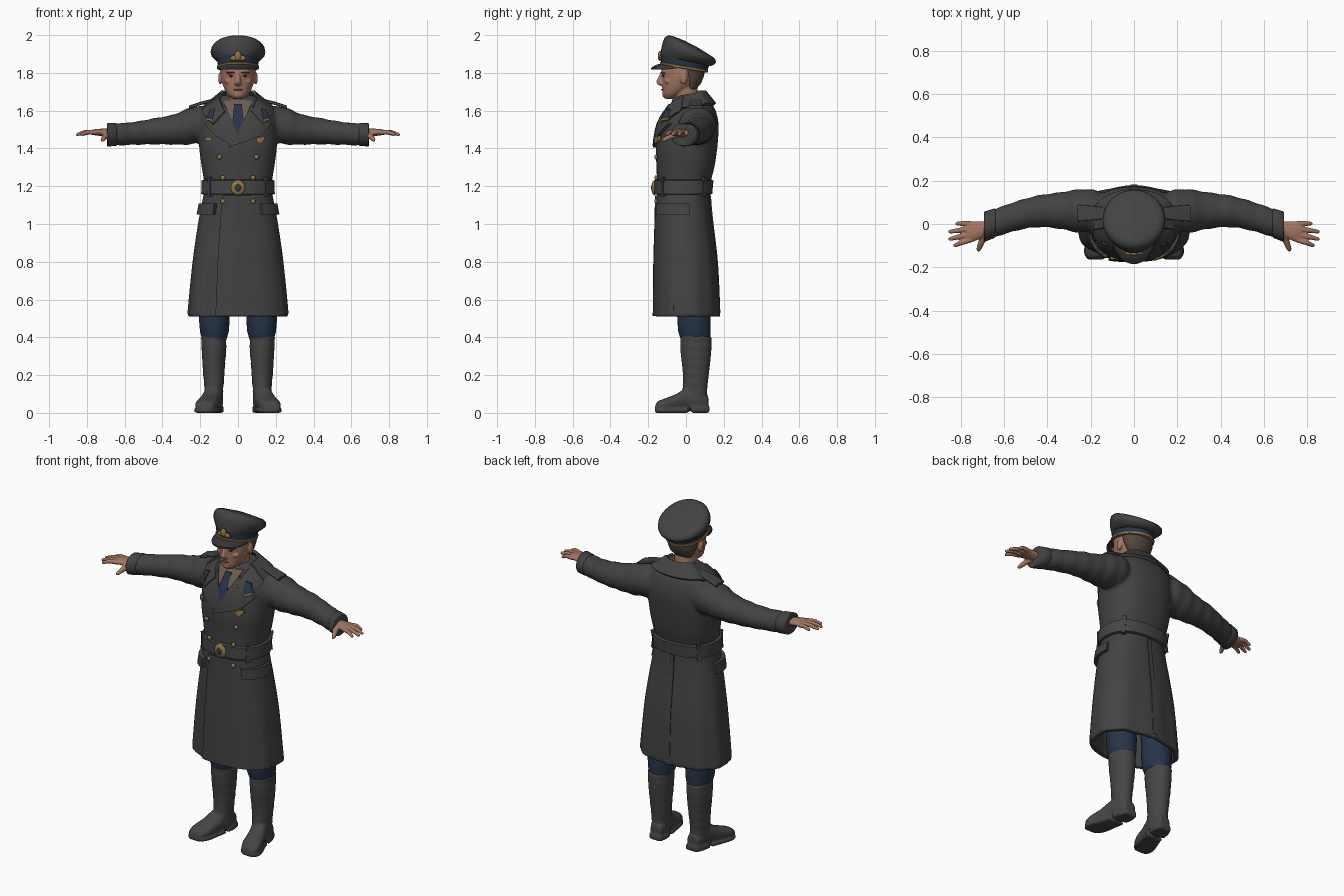
import bpy, bmesh
from math import sin, cos, pi, radians, copysign
from mathutils import Vector, Matrix

if "Cube" in bpy.data.objects:
    bpy.data.objects.remove(bpy.data.objects["Cube"])


def material(name, *rgb):
    m = bpy.data.materials.new(name)
    m.use_nodes = True
    m.diffuse_color = (*rgb, 1)
    m.node_tree.nodes["Principled BSDF"].inputs["Base Color"].default_value = (*rgb, 1)
    return m


WOOL = material("grey wool", .055, .055, .055)
LEATHER = material("grey leather", .06, .06, .06)
DARK = material("dark grey", .035, .035, .037)
BLUE = material("navy blue", .02, .034, .065)
GOLD = material("dull gold", .29, .18, .06)
SKIN = material("skin", .36, .18, .12)
LIP = material("lips", .24, .1, .075)
SHIRT = material("tan shirt", .15, .11, .075)
HAIR = material("brown hair", .085, .068, .05)


# ---- helpers ----
def sample(rows, t):
    """Smoothly interpolate a table keyed by its first column."""
    last = len(rows) - 1
    t = min(max(t, rows[0][0]), rows[last][0])
    i = next(k for k in range(last) if t <= rows[k + 1][0])
    h = rows[i + 1][0] - rows[i][0]
    s = (t - rows[i][0]) / h

    def slope(k, c):
        lo, hi = rows[max(k - 1, 0)], rows[min(k + 1, last)]
        return (hi[c] - lo[c]) / (hi[0] - lo[0])
    return [(1 + 2 * s) * (1 - s) ** 2 * rows[i][c] + s * (1 - s) ** 2 * h * slope(i, c)
            + s * s * (3 - 2 * s) * rows[i + 1][c] + s * s * (s - 1) * h * slope(i + 1, c)
            for c in range(1, len(rows[0]))]


def steps(a, b, n):
    return [a + (b - a) * k / n for k in range(n + 1)]


def sp(t, e):
    return copysign(abs(t) ** (2 / e), t)


def oval(c, u, v, n=32, e=2):
    c, u, v = Vector(c), Vector(u), Vector(v)
    return [c + u * sp(cos(a), e) + v * sp(sin(a), e) for a in steps(0, 2 * pi, n)[:-1]]


def front_back(yf, zf, yb, zb, rx, cx=0, grow=0):
    """Oval ring given by its front and back points and its half width."""
    return oval((cx, (yf + yb) / 2, (zf + zb) / 2), (rx + grow, 0, 0),
                (0, (yb - yf) / 2 + grow, (zb - zf) / 2))


def loft(bm, rings):
    loops = [[bm.verts.new(p) for p in r] for r in rings]
    n = len(loops[0])
    for a, b in zip(loops, loops[1:]):
        for k in range(n):
            bm.faces.new((a[k], a[(k + 1) % n], b[(k + 1) % n], b[k]))
    bm.faces.new(loops[0])
    bm.faces.new(loops[-1])


def tube(bm, pts, radii):
    pts = [Vector(p) for p in pts]
    d = (pts[-1] - pts[0]).normalized()
    u = d.cross(Vector((0, 0, 1))).normalized()
    loft(bm, [oval(p, u * r, d.cross(u) * r, 12) for p, r in zip(pts, radii)])


def blob(bm, loc, scale):
    bmesh.ops.create_uvsphere(bm, u_segments=16, v_segments=10, radius=1,
                              matrix=Matrix.Translation(loc) @ Matrix.Diagonal((*scale, 1)))


def finish(name, bm, mat, mirror=False, fuse=0):
    bmesh.ops.recalc_face_normals(bm, faces=bm.faces[:])
    for side in ("left_", "right_") if mirror else ("",):
        if side == "right_":
            for v in bm.verts:
                v.co.x *= -1
            bmesh.ops.reverse_faces(bm, faces=bm.faces[:])
        me = bpy.data.meshes.new(side + name)
        bm.to_mesh(me)
        me.materials.append(mat)
        me.shade_smooth()
        me.set_sharp_from_angle(angle=radians(45))
        ob = bpy.data.objects.new(side + name, me)
        bpy.context.collection.objects.link(ob)
        if fuse:
            m = ob.modifiers.new("fuse", "REMESH")
            m.mode, m.voxel_size, m.use_smooth_shade = 'VOXEL', fuse, True
            m = ob.modifiers.new("relax", "SMOOTH")
            m.factor, m.iterations = .5, 4
    bm.free()


def lofted(name, rings, mat, mirror=False):
    bm = bmesh.new()
    loft(bm, rings)
    finish(name, bm, mat, mirror)


def blobs(name, mat, items, mirror=False):
    bm = bmesh.new()
    for loc, scale in items:
        blob(bm, loc, scale)
    finish(name, bm, mat, mirror)


# ---- coat surface: height, half width, front y, back y ----
COAT = [(.51, .268, -.166, .177), (.8, .24, -.163, .163), (1, .212, -.157, .14), (1.1, .193, -.155, .13),
        (1.2, .178, -.154, .127), (1.3, .192, -.156, .15), (1.4, .205, -.16, .165), (1.5, .207, -.147, .173),
        (1.55, .205, -.131, .17), (1.6, .192, -.103, .157), (1.64, .15, -.075, .135), (1.68, .09, -.045, .1)]
BOXY = 2.4


def coat_pt(a, z, off=0):
    rx, yf, yb = sample(COAT, z)
    return Vector(((rx + off) * sp(cos(a), BOXY), (yf + yb) / 2 + ((yb - yf) / 2 + off) * sp(sin(a), BOXY), z))


def coat_ring(z, off=0):
    fold = .004 * min(max((1.1 - z) / .5, 0), 1)
    return [coat_pt(a, z, off + fold * sin(9 * a)) for a in steps(0, 2 * pi, 64)[:-1]]


def front_y(x, z):
    rx, yf, yb = sample(COAT, z)
    u = min(abs(x) / rx, .98)
    return (yf + yb) / 2 - (yb - yf) / 2 * (1 - u ** BOXY) ** (1 / BOXY)


def patch(name, a0, a1, z0, z1, off0, off1, mat, mirror=False):
    """Raised cloth panel wrapped on the coat between two angles."""
    rings = []
    for s in steps(0, 1, 16):
        a, off, zs = radians(a0 + (a1 - a0) * s), off0 + (off1 - off0) * s, steps(z0, z1, 10)
        rings.append([coat_pt(a, z, off) for z in zs] + [coat_pt(a, z, -.012) for z in zs[::-1]])
    lofted(name, rings, mat, mirror)


def plate(name, outline, off, mat, mirror=False, thick=.014):
    """Flat outline in x and z laid on the coat front."""
    bm = bmesh.new()
    bm.faces.new([bm.verts.new((x, 0, z)) for x, z in outline])
    bmesh.ops.triangulate(bm, faces=bm.faces[:])
    bmesh.ops.subdivide_edges(bm, edges=bm.edges[:], cuts=3, use_grid_fill=True)
    for v in bm.verts:
        v.co.y = front_y(v.co.x, v.co.z) - off
    new = bmesh.ops.extrude_face_region(bm, geom=bm.faces[:], use_keep_orig=True)["geom"]
    bmesh.ops.translate(bm, vec=(0, thick, 0), verts=[g for g in new if isinstance(g, bmesh.types.BMVert)])
    finish(name, bm, mat, mirror)


# ---- coat with sleeves: x, centre y, centre z, half depth, half height ----
ARM = [(.12, .05, 1.525, .09, .085), (.2, .06, 1.527, .1, .098), (.27, .06, 1.515, .098, .095),
       (.34, .062, 1.5, .085, .08), (.45, .058, 1.49, .073, .069), (.55, .035, 1.48, .068, .061),
       (.62, .012, 1.475, .066, .059), (.69, -.012, 1.472, .064, .056)]


def sleeve(x, side=1, grow=0):
    y, z, ry, rz = sample(ARM, x)
    crease = 1 + .025 * sin(75 * x) + grow
    return oval((side * x, y, z), (0, ry * crease, 0), (0, 0, rz * crease))


bm = bmesh.new()
loft(bm, [coat_ring(z, -.03) for z in (.8, .65, .51)] + [coat_ring(z) for z in steps(.51, 1.68, 50)])
for side in (1, -1):
    loft(bm, [sleeve(x, side) for x in steps(.12, .69, 36)])
finish("coat", bm, WOOL, fuse=.01)
lofted("cuff", [sleeve(x, 1, g) for x, g in ((.64, 0), (.645, .07), (.69, .07), (.694, 0))], WOOL, True)
patch("front_overlap", -111, -20, .512, 1.15, .013, 0, WOOL)
patch("pocket_flap", -58, 8, 1.05, 1.108, .024, .016, WOOL, True)
patch("back_seam", 88, 92, .53, 1.15, .006, .006, WOOL)
lofted("shoulder_strap", [oval((x, .05, z), (0, w, 0), (0, 0, .009), 24, 5)
       for x, z, w in ((.13, 1.655, .025), (.2, 1.638, .034), (.26, 1.618, .038))], WOOL, True)

# ---- collar, lapels, shirt and tie ----
rings = []
for deg in steps(-135, 135, 36):
    a = radians(deg)
    drop = .1 * max(0, (abs(deg) - 60) / 70) ** 1.3
    top = []
    for t in steps(0, 1, 4):
        x, z = (.1 + .09 * t) * sin(a), 1.708 - .068 * t - drop
        y = .035 + .01 * t + (.07 + .045 * t) * cos(a)
        if abs(deg) > 80:
            y = min(y, front_y(x, z) - .02)
        top.append(Vector((x, y, z)))
    inward = Vector((-.012 * sin(a), -.012 * cos(a), -.012))
    rings.append(top + [p + inward for p in top[::-1]])
lofted("collar", rings, WOOL)
plate("shirt_front", [(-.075, 1.655), (.075, 1.655), (.04, 1.55), (0, 1.48), (-.04, 1.55)], .006, SHIRT)
plate("tie", [(-.02, 1.635), (.02, 1.635), (.014, 1.6), (.03, 1.54), (0, 1.47), (-.03, 1.54), (-.014, 1.6)], .014, BLUE)
LAPEL = [(.07, 1.63), (.115, 1.575), (.18, 1.53), (.12, 1.465), (-.05, 1.405), (.005, 1.5)]
plate("left_lapel", LAPEL, .018, WOOL, thick=.02)
plate("right_lapel", [(-x, z) for x, z in LAPEL[:4]] + [(-.04, 1.42), (0, 1.49)], .012, WOOL)
plate("collar_tab", [(.12, 1.615), (.15, 1.605), (.172, 1.555), (.137, 1.548)], .03, BLUE, True)
plate("collar_tab_trim", [(.134, 1.552), (.173, 1.559), (.176, 1.552), (.136, 1.543)], .031, GOLD, True)
lofted("shirt_collar", [oval((0, .01, z), (r, 0, 0), (0, r + .01, 0))
                        for z, r in ((1.6, .085), (1.65, .075), (1.668, .068))], SHIRT)

# ---- belt, buttons and badges ----
lofted("belt", [coat_ring(z, o) for z, o in ((1.155, 0), (1.16, .013), (1.23, .013), (1.235, 0))], LEATHER)
for deg in (-42, 40, 138):
    patch("belt_loop", deg - 3, deg + 3, 1.145, 1.248, .019, .019, WOOL, True)
blobs("buckle", GOLD, [((0, -.168, 1.192), (.038, .014, .04))])
blobs("buckle_center", DARK, [((0, -.178, 1.192), (.02, .007, .02))])
blobs("buttons", GOLD, [((x, front_y(x, z) - .012, z), (.013, .009, .013))
      for x, z in ((.08, 1.12), (.08, 1.245), (.098, 1.355))], True)
plate("medal", [(.095, 1.455), (.14, 1.465), (.14, 1.447), (.118, 1.425), (.1, 1.437)], .024, GOLD)
plate("badge", [(-.175, 1.46), (-.14, 1.46), (-.14, 1.44), (-.175, 1.44)], .016, GOLD)

# ---- trousers and boots ----
lofted("trouser_leg", [oval((.125, y, z), (rx, 0, 0), (0, ry, 0)) for z, rx, y, ry in
       ((.395, .066, .05, .08), (.43, .076, .045, .086), (.49, .081, .042, .088), (.6, .082, .04, .088), (.82, .08, .02, .08))],
       BLUE, True)
bm = bmesh.new()
SHAFT = [(.04, .048, -.03, .113), (.12, .05, -.018, .112), (.2, .056, -.017, .12), (.33, .065, -.03, .134), (.41, .067, -.031, .136)]
loft(bm, [front_back(yf, z + .006, yb, z - .006, rx + .0015 * sin(z * 130), .128)
          for z in steps(.04, .41, 24) for rx, yf, yb in [sample(SHAFT, z)]])
# foot: y, centre x, half width, instep height
FOOT = [(-.163, .178, .03, .04), (-.15, .175, .049, .062), (-.11, .167, .06, .077), (-.05, .152, .055, .1),
        (0, .138, .05, .135), (.08, .126, .047, .12), (.118, .122, .034, .09)]
loft(bm, [oval((x, y, (top + .012) / 2), (w, 0, 0), (0, 0, (top - .012) / 2), 32, 2.3) for y, x, w, top in FOOT])
for y0, y1, h in ((-.165, .01, .024), (.03, .124, .034)):
    loft(bm, [oval((x, y, h / 2), (w + .004, 0, 0), (0, 0, h / 2), 32, 7)
              for y in steps(y0, y1, 8) for x, w, top in [sample(FOOT, y)]])
finish("boot", bm, LEATHER, True, fuse=.007)

# ---- hands ----
bm = bmesh.new()
loft(bm, [oval((x, y, z), (0, ry, 0), (0, 0, rz)) for x, y, z, ry, rz in
          ((.66, -.015, 1.475, .032, .026), (.7, -.026, 1.483, .038, .022), (.745, -.035, 1.486, .048, .018), (.775, -.036, 1.485, .044, .013))])
for base, tip, x in ((-.073, -.1, .835), (-.049, -.07, .858), (-.022, -.036, .858), (.002, .002, .825)):
    tube(bm, [(.755, base, 1.485), ((x + .76) / 2, (base + tip) / 2, 1.486), (x - .006, tip, 1.474), (x, tip, 1.472)],
         (.013, .012, .009, .004))
tube(bm, [(.69, -.05, 1.475), (.705, -.085, 1.462), (.718, -.118, 1.445), (.72, -.127, 1.442)], (.02, .015, .011, .005))
finish("hand", bm, SKIN, True, fuse=.004)

# ---- head: height, half width, front y, back y ----
HEAD = [(1.663, .03, -.112, -.05), (1.685, .054, -.124, -.015), (1.72, .074, -.126, .035), (1.76, .087, -.127, .072),
        (1.8, .092, -.129, .088), (1.86, .094, -.13, .095)]
bm = bmesh.new()
loft(bm, [front_back(yf, z, yb, z, rx) for z in steps(1.663, 1.86, 20) for rx, yf, yb in [sample(HEAD, z)]])
loft(bm, [oval((0, y, z), (.063, 0, 0), (0, .066, 0)) for y, z in ((.02, 1.58), (0, 1.68), (-.01, 1.76))])
NOSE = [(1.732, .013, -.138, -.1), (1.742, .021, -.154, -.1), (1.755, .016, -.158, -.1), (1.805, .011, -.133, -.1)]
loft(bm, [front_back(yf, z, yb, z, rx) for z, rx, yf, yb in NOSE])
blob(bm, (0, -.108, 1.682), (.028, .018, .016))
for side in (1, -1):
    blob(bm, (side * .094, -.012, 1.772), (.011, .02, .033))
    blob(bm, (side * .035, -.116, 1.804), (.032, .016, .009))
    blob(bm, (side * .05, -.096, 1.755), (.022, .018, .014))
finish("head", bm, SKIN, fuse=.005)
lofted("hair", [front_back(yf, z, yb, z, rx) for z, rx, yf, yb in
       ((1.715, .055, .0, .055), (1.745, .077, -.005, .08), (1.785, .091, -.03, .096), (1.85, .098, -.05, .102))], HAIR)
blobs("eye", DARK, [((.036, -.121, 1.784), (.012, .005, .005))], True)
blobs("eyebrow", HAIR, [((.037, -.127, 1.803), (.022, .007, .004))], True)
blobs("mouth", LIP, [((0, -.126, 1.711), (.026, .006, .005))])

# ---- peaked cap ----
BAND_LOW, BAND_HIGH = (-.132, 1.845, .11, 1.803, .105), (-.136, 1.9, .124, 1.842, .11)
lofted("cap_band", [front_back(*BAND_LOW), front_back(*BAND_HIGH)], BLUE)
lofted("cap_piping", [front_back(yf, zf + dz, yb, zb + dz, rx, grow=g) for yf, zf, yb, zb, rx in [BAND_LOW]
       for dz, g in ((-.002, 0), (0, .006), (.011, .007), (.014, 0))], GOLD)
lofted("cap_crown", [front_back(*r) for r in (
    (-.134, 1.893, .122, 1.836, .108), (-.134, 1.912, .136, 1.838, .122), (-.127, 1.945, .154, 1.848, .142),
    (-.122, 1.965, .158, 1.858, .145), (-.112, 1.988, .157, 1.868, .141), (-.094, 1.999, .147, 1.881, .128),
    (-.07, 1.995, .12, 1.898, .1), (-.01, 1.972, .06, 1.936, .03))], WOOL)
rings = []
for b in steps(-1.25, 1.25, 24):
    top = []
    for t in steps(0, 1, 4):
        reach = t * max(cos(b * pi / 2.5), 0) ** .7
        top.append(Vector(((.108 + .012 * reach) * sin(b), -.011 - .122 * cos(b) - .052 * reach,
                           1.826 + .022 * cos(b) - .022 * reach * t)))
    rings.append(top + [p - Vector((0, 0, .009)) for p in top[::-1]])
lofted("cap_visor", rings, DARK)
blobs("cap_emblem", GOLD, [((0, -.139, 1.89), (.018, .01, .026)), ((.022, -.136, 1.878), (.02, .008, .014)),
                           ((-.022, -.136, 1.878), (.02, .008, .014))])
